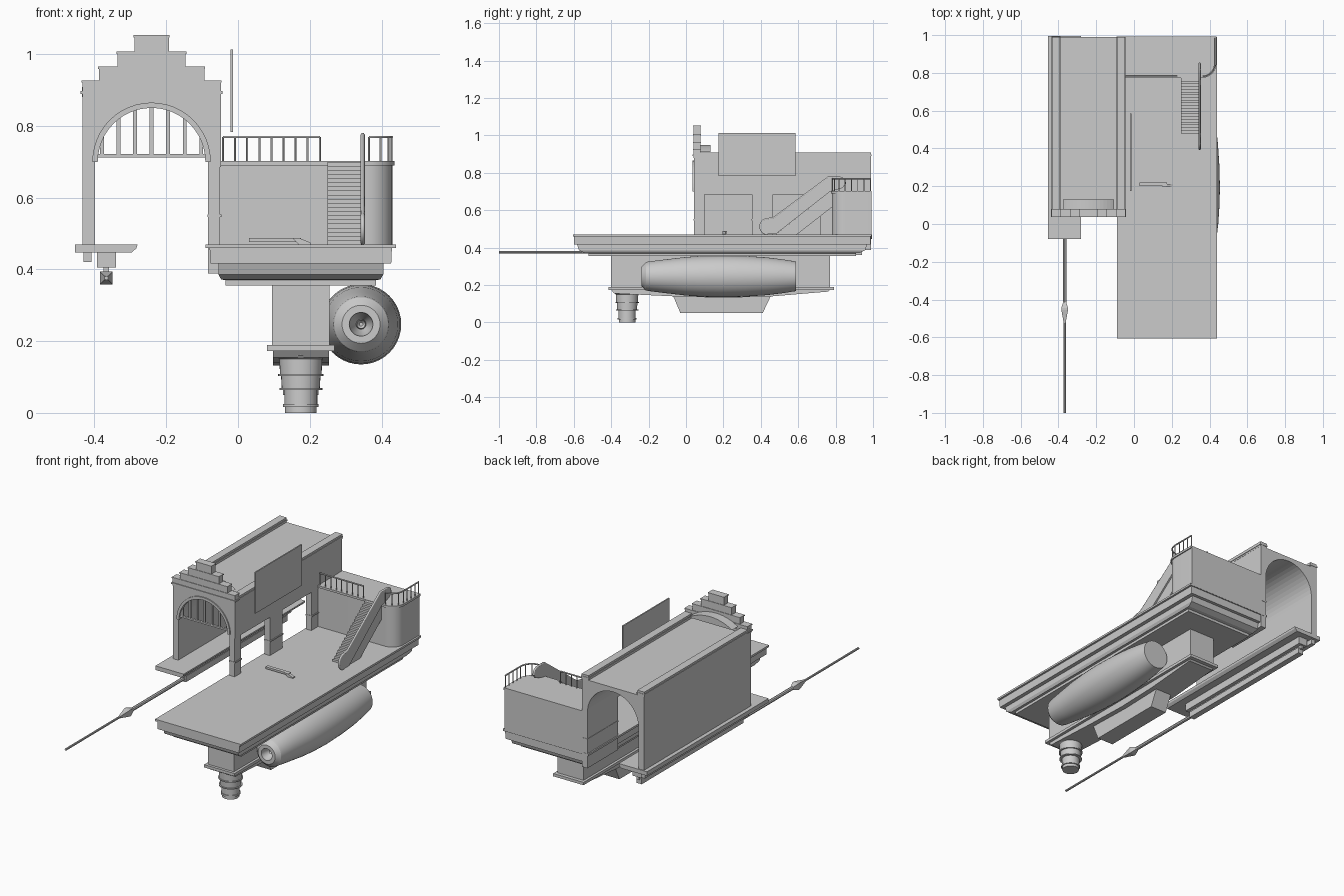
import bpy, bmesh, math
from mathutils import Vector

if "Cube" in bpy.data.objects:
    bpy.data.objects.remove(bpy.data.objects["Cube"])


def make(name, verts, faces, smooth=False):
    bm = bmesh.new()
    vs = [bm.verts.new(v) for v in verts]
    for f in faces:
        bm.faces.new([vs[i] for i in f])
    bmesh.ops.recalc_face_normals(bm, faces=bm.faces)
    me = bpy.data.meshes.new(name)
    bm.to_mesh(me)
    bm.free()
    ob = bpy.data.objects.new(name, me)
    bpy.context.collection.objects.link(ob)
    if smooth:
        bpy.ops.object.select_all(action='DESELECT')
        ob.select_set(True)
        bpy.context.view_layer.objects.active = ob
        bpy.ops.object.shade_smooth_by_angle(angle=math.radians(25))
    return ob


def loft(name, rings, smooth=False):
    n = len(rings[0])
    verts = [p for r in rings for p in r]
    faces = [list(range(n)), list(range(len(verts) - n, len(verts)))]
    for k in range(len(rings) - 1):
        for i in range(n):
            j = (i + 1) % n
            faces.append([k * n + i, k * n + j, k * n + n + j, k * n + n + i])
    return make(name, verts, faces, smooth)


def prism(name, pts, axis, a, b, smooth=False):
    put = {'x': lambda p, t: (t, p[0], p[1]),
           'y': lambda p, t: (p[0], t, p[1]),
           'z': lambda p, t: (p[0], p[1], t)}[axis]
    return loft(name, [[put(p, t) for p in pts] for t in (a, b)], smooth)


def box(name, x0, x1, y0, y1, z0, z1):
    return prism(name, [(x0, y0), (x1, y0), (x1, y1), (x0, y1)], 'z', z0, z1)


def arc(cx, cy, r, a0, a1, n):
    return [(cx + r * math.cos(math.radians(a0 + (a1 - a0) * i / n)),
             cy + r * math.sin(math.radians(a0 + (a1 - a0) * i / n))) for i in range(n + 1)]


def stack(name, cx, cy, layers):
    # rectangular sections (half x, half y, z) joined upwards
    loft(name, [[(cx + sx * hx, cy + sy * hy, z) for sx, sy in ((-1, -1), (1, -1), (1, 1), (-1, 1))]
                for hx, hy, z in layers])


def lathe(name, origin, prof, axis, n=32, start=0):
    rings = []
    for r, t in prof:
        c = arc(0, 0, max(r, 0.0005), start, start + 360, n)[:n]
        rings.append([(origin[0] + u, origin[1] + (t if axis == 'y' else v),
                       origin[2] + (v if axis == 'y' else t)) for u, v in c])
    return loft(name, rings, n > 8)


def tube(name, pts, r):
    cu = bpy.data.curves.new(name, 'CURVE')
    cu.dimensions = '3D'
    cu.bevel_depth = r
    cu.bevel_resolution = 1
    cu.use_fill_caps = True
    sp = cu.splines.new('POLY')
    sp.points.add(len(pts) - 1)
    for p, q in zip(sp.points, pts):
        p.co = (*q, 1)
    bpy.context.collection.objects.link(bpy.data.objects.new(name, cu))


# main deck with stepped moulding
stack("deck", 0.175, 0.193, [
    (.21, .715, .355), (.21, .715, .37), (.222, .735, .372), (.23, .765, .386), (.23, .775, .416),
    (.252, .793, .416), (.254, .793, .459), (.265, .798, .459), (.265, .798, .47)])

# lower hull, flange, tapered belly and keel
box("hull_body", .095, .255, -.40, .77, .18, .36)
box("hull_flange", .081, .269, -.415, .79, .173, .189)
prism("hull_belly", [(-.40, .175), (-.385, .155), (-.05, .139), (.2, .132), (.45, .139), (.76, .165), (.77, .175)],
      'x', .097, .253)
prism("keel", [(-.07, .145), (-.03, .05), (.41, .05), (.455, .145)], 'x', .125, .225)

# telescopic support leg
lathe("support_leg", (.175, -.315, 0), [
    (.044, 0), (.044, .016), (.05, .016), (.05, .025), (.046, .025), (.046, .064), (.06, .064), (.06, .069),
    (.053, .069), (.055, .103), (.063, .103), (.063, .109), (.058, .109), (.06, .15), (.075, .16), (.078, .175)], 'z')

# engine with recessed nozzle
lathe("engine", (.343, 0, .247), [
    (.005, -.19), (.012, -.20), (.014, -.17), (.03, -.21), (.033, -.237), (.053, -.237), (.075, -.215),
    (.078, -.205), (.09, -.11), (.103, 0), (.109, .09), (.112, .19), (.109, .31), (.101, .43), (.09, .52),
    (.079, .588)], 'y', 40)

# side platform, under-beam and rail
prism("side_platform", [(-.455, .47), (-.28, .47), (-.283, .459), (-.297, .447), (-.455, .447)], 'y', -.08, .995)
box("platform_beam", -.393, -.34, .02, .96, .405, .449)
box("beam_neck", -.375, -.36, .03, .95, .385, .41)
box("lower_rail", -.384, -.351, .04, .94, .36, .393)

# long pole with pointed collar
lathe("pole_thick", (-.367, 0, .376), [(.01, -.46), (.01, .05)], 'y', 8)
lathe("pole_thin", (-.367, 0, .376), [(.006, -1), (.006, -.45)], 'y', 8)
lathe("pole_collar", (-.367, 0, .376), [(.007, -.525), (.025, -.455), (.025, -.445), (.01, -.41)], 'y', 4, 45)

# hall: vault over a solid left wall and right hand piers
CX, SP = -.241, .70
vault = [(-.433, .685), (-.433, .882), (-.048, .882), (-.048, .685)]
prism("hall_vault", vault + [(CX + .158, .685)] + arc(CX, SP, .158, 0, 180, 24) + [(CX - .158, .685)], 'y', .042, .99)
box("hall_left_wall", -.433, CX - .158, .042, .99, .45, .69)
box("left_wall_foot", -.431, -.408, .06, .98, .42, .45)
for i, (a, b) in enumerate(((.042, .10), (.353, .465), (.72, .99))):
    box(f"hall_pier_{i}", CX + .158, -.05, a, b, .388, .69)
    box(f"pier_band_{i}", CX + .156, -.046, a - .002, b + .002, .546, .553)

# cornices, parapets and front ledge
for s in (-1, 1):
    x0, x1 = sorted((CX + s * .197, CX + s * .148))
    box("roof_parapet", x0 + .003, x1 - .003, .06, .99, .88, .908)
    box("roof_cornice", x0, x1, .04, .992, .889, .897)
box("front_cornice", CX - .198, CX + .198, .036, .08, .889, .897)

# stepped gable
for i, (h, z0, z1) in enumerate(((.193, .88, .927), (.147, .927, .965), (.095, .965, 1.007), (.048, 1.007, 1.053))):
    box(f"gable_step_{i}", CX - h, CX + h, .04, .077, z0, z1)
    box(f"gable_cap_{i}", CX - h - .002, CX + h + .002, .037, .08, z1 - .006, z1)
# low curved roof piece behind the gable
prism("roof_arc", arc(CX, .695, .255, 58, 122, 14), 'y', .078, .13)

# arch trim and grille
prism("arch_trim", [(CX + .163, .70)] + arc(CX, .70, .165, 0, 180, 24) + arc(CX, .70, .15, 180, 0, 24),
      'y', .036, .06)
box("grille_sill", CX - .152, CX + .152, .045, .057, .712, .721)
for i in range(-3, 4):
    x = i * .046
    if abs(x) < .145:
        box(f"grille_bar_{i + 3}", CX + x - .005, CX + x + .005, .046, .056, .715,
            .702 + math.sqrt(.154 ** 2 - x * x))

# hanging sign panel
box("sign_panel", -.021, -.014, .175, .585, .783, 1.013)


# upper balcony block with one rounded corner
def balcony(o, r):
    return [(-.05, .992), (-.05, .78 - o)] + arc(.36, .85, r, -90, 0, 10) + [(.36 + r, .992)]


prism("balcony_block", balcony(0, .07), 'z', .46, .695, True)
prism("balcony_rim", balcony(.006, .076), 'z', .69, .702, True)

# balcony railings
rails = [[(-.042, .784), (.228, .784)],
         [(.365, .784)] + arc(.36, .85, .068, -80, 0, 8) + [(.428, .986)]]
for k, path in enumerate(rails):
    tube(f"hand_rail_{k}", [(x, y, .769) for x, y in path], .004)
    seg = [Vector(p) for p in path]
    total = sum((b - a).length for a, b in zip(seg, seg[1:]))
    count = round(total / .034)
    for i in range(count + 1):
        d = total * i / count
        for a, b in zip(seg, seg[1:]):
            L = (b - a).length
            if d <= L + 1e-5:
                p = a.lerp(b, d / L)
                break
            d -= L
        tube(f"rail_post_{k}_{i}", [(p.x, p.y, .70), (p.x, p.y, .769)], .0028)

# stairs and side banister
N = 20
steps = []
for i in range(N):
    y = .48 + .29 * i / N
    steps += [(y, .47 + .23 * i / N), (y, .47 + .23 * (i + 1) / N)]
prism("stairs", steps + [(.785, .70), (.785, .62), (.59, .468)], 'x', .25, .343)
side = arc(.437, .513, .04, 270, 110, 10) + [(.47, .56), (.76, .775)] + arc(.82, .745, .03, 90, -60, 6) \
    + [(.77, .70), (.50, .488), (.48, .473)]
prism("stair_banister", side, 'x', .343, .352)
tube("banister_grip", [(.3475, y, z) for y, z in side[:18]], .006)

# small plank and lever on the deck
box("deck_plank", .03, .175, .20, .22, .477, .488)
prism("deck_lever", [(.15, .488), (.17, .488), (.203, .474), (.203, .469), (.17, .469)], 'y', .195, .212)
